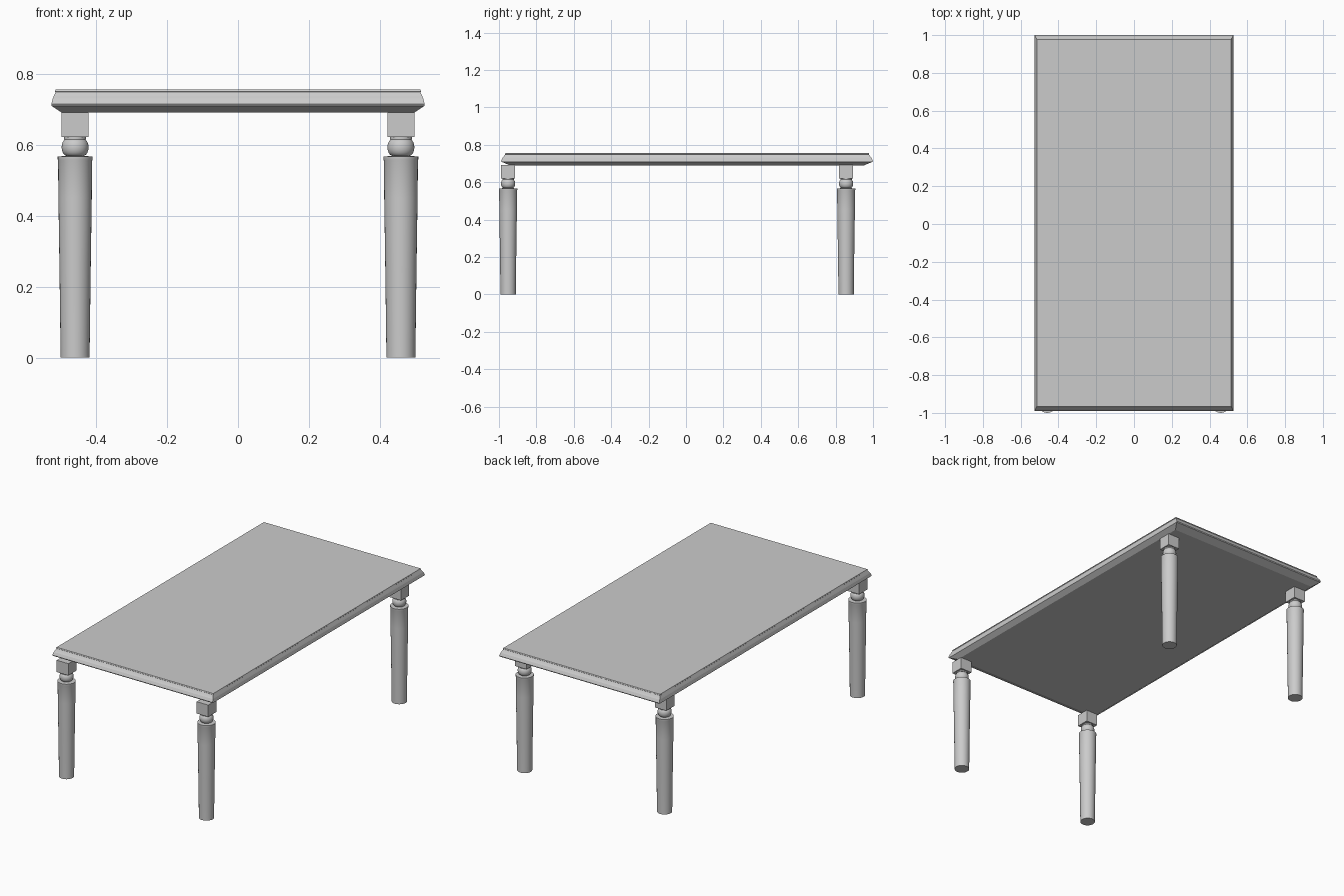
import bpy, bmesh
from math import cos, sin, pi, radians

if "Cube" in bpy.data.objects:
    bpy.data.objects.remove(bpy.data.objects["Cube"])


def loft(name, rings, smooth=False):
    """Skin a stack of closed rings (equal point counts) and cap both ends."""
    bm = bmesh.new()
    loops = [[bm.verts.new(p) for p in ring] for ring in rings]
    n = len(loops[0])
    for a, b in zip(loops, loops[1:]):
        for i in range(n):
            j = (i + 1) % n
            bm.faces.new((a[i], a[j], b[j], b[i]))
    bm.faces.new(loops[0][::-1])
    bm.faces.new(loops[-1])
    bmesh.ops.recalc_face_normals(bm, faces=bm.faces)
    me = bpy.data.meshes.new(name)
    bm.to_mesh(me)
    bm.free()
    ob = bpy.data.objects.new(name, me)
    bpy.context.collection.objects.link(ob)
    if smooth:
        bpy.ops.object.select_all(action='DESELECT')
        ob.select_set(True)
        bpy.context.view_layer.objects.active = ob
        bpy.ops.object.shade_smooth_by_angle(angle=radians(35))
    return ob


def rect(x, y0, y1, z):
    return [(-x, y0, z), (x, y0, z), (x, y1, z), (-x, y1, z)]


def circle(cx, cy, r, z, n=32):
    return [(cx + r * cos(2 * pi * i / n), cy + r * sin(2 * pi * i / n), z) for i in range(n)]


# Tabletop with moulded edge: (x inset, y inset, z)
edge = [(.030, .048, .690), (.001, .003, .709), (0, 0, .714), (.004, .008, .730),
        (.007, .014, .737), (.012, .022, .748), (.010, .020, .750), (.012, .023, .755)]
loft("tabletop", [rect(.526 - ix, -.989 + iy, 1.0 - iy, z) for ix, iy, z in edge])

# Turned leg: tapered shaft, flattened ball, short neck (radius, z)
shaft = [(.041, 0), (.041, .02), (.044, .25), (.047, .45), (.048, .555), (.049, .558), (.049, .567)]
ball = [(.022 + .016 * cos(a), .5925 + .0245 * sin(a))
        for a in [-pi / 2 + pi * k / 10 for k in range(11)]]
neck = [(.031, .614), (.031, .621)]
for side, x in (("left", -.459), ("right", .459)):
    for end, y in (("front", -.951), ("back", .856)):
        loft(f"{end}_{side}_leg",
             [circle(x, y, r, z) for r, z in shaft + ball + neck], True)
        # Square block joining leg to top
        bpy.ops.mesh.primitive_cube_add(size=1, location=(x, y, .656))
        block = bpy.context.object
        block.name = f"{end}_{side}_block"
        block.scale = (.076, .076, .070)
